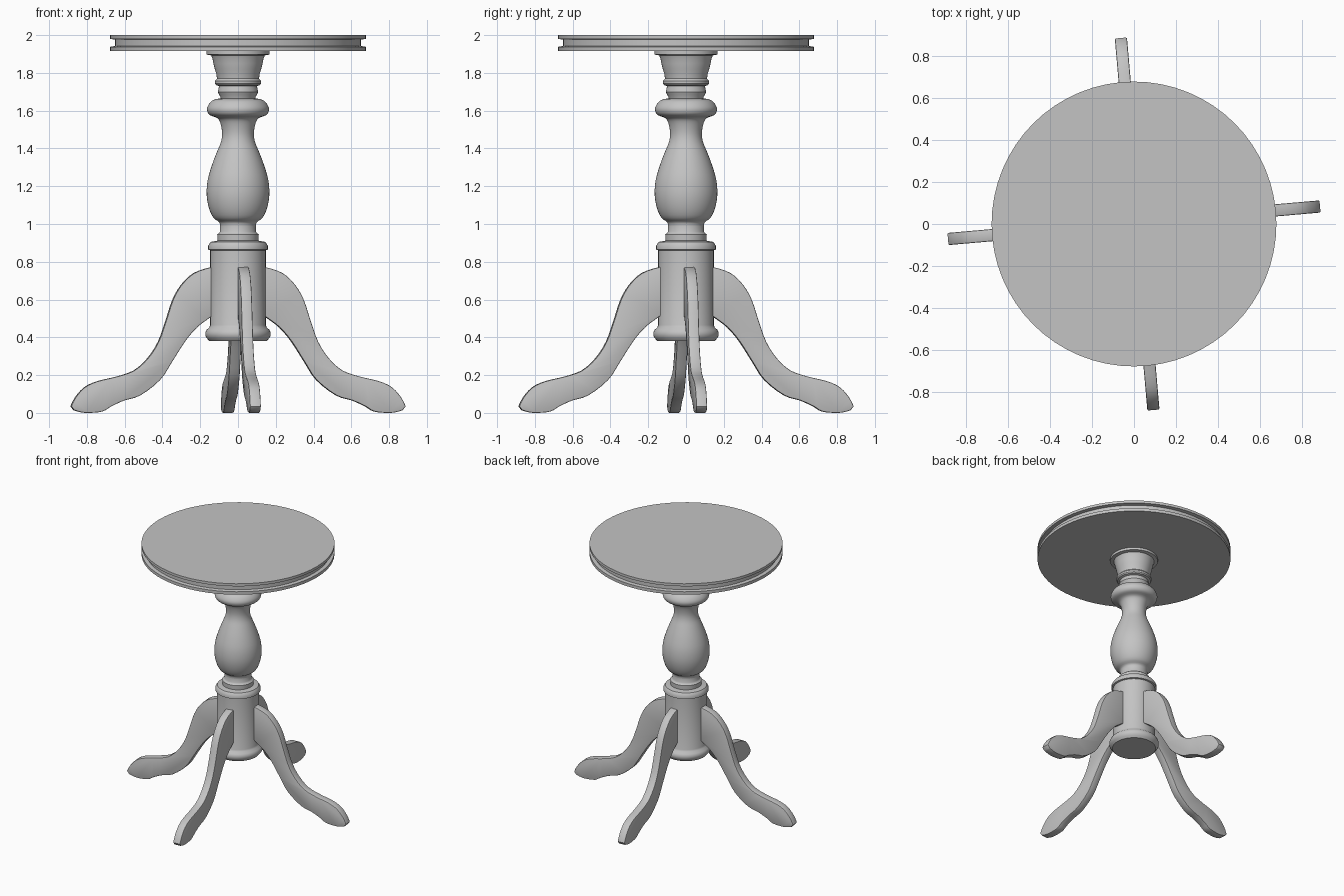
import bpy, bmesh, math
from mathutils import Matrix, Vector

cube = bpy.data.objects.get("Cube")
if cube:
    bpy.data.objects.remove(cube, do_unlink=True)

SEGMENTS = 64
GREY = (0.55, 0.55, 0.55, 1)

paint = bpy.data.materials.new("plain grey")
paint.use_nodes = True
paint.diffuse_color = GREY
paint.node_tree.nodes["Principled BSDF"].inputs["Base Color"].default_value = GREY


def finish(name, bm, angle):
    """Turn a bmesh into a named, painted, smooth-shaded object."""
    bmesh.ops.recalc_face_normals(bm, faces=bm.faces)
    mesh = bpy.data.meshes.new(name)
    bm.to_mesh(mesh)
    bm.free()
    mesh.materials.append(paint)
    obj = bpy.data.objects.new(name, mesh)
    bpy.context.collection.objects.link(obj)
    bpy.ops.object.select_all(action="DESELECT")
    obj.select_set(True)
    bpy.context.view_layer.objects.active = obj
    bpy.ops.object.shade_smooth_by_angle(angle=math.radians(angle))
    return obj


def lathe(name, profile):
    """Turn a (radius, height) profile around z, capped at both ends."""
    bm = bmesh.new()
    rings = []
    for r, z in profile:
        rings.append([bm.verts.new((r * math.cos(a), r * math.sin(a), z))
                      for a in (math.tau * i / SEGMENTS for i in range(SEGMENTS))])
    for low, high in zip(rings, rings[1:]):
        for i in range(SEGMENTS):
            j = (i + 1) % SEGMENTS
            bm.faces.new((low[i], low[j], high[j], high[i]))
    bm.faces.new(rings[0])
    bm.faces.new(rings[-1])
    return finish(name, bm, 35)


def smooth_path(points, steps=3):
    """Catmull-Rom curve through the points."""
    pts = [Vector(p) for p in points]
    pts = [pts[0]] + pts + [pts[-1]]
    out = []
    for a, b, c, d in zip(pts, pts[1:], pts[2:], pts[3:]):
        for s in range(steps):
            t = s / steps
            out.append(0.5 * (2 * b + (c - a) * t + (2 * a - 5 * b + 4 * c - d) * t * t
                              + (3 * b - a - 3 * c + d) * t ** 3))
    return out + [pts[-1]]


# Round top with a groove around its edge
lathe("table_top", [(.678, 1.915), (.678, 1.938), (.652, 1.942), (.652, 1.976),
                    (.678, 1.98), (.678, 2.0)])

# Turned column: collar, bead and ring under the top
lathe("column_collar", [(.09, 1.66), (.093, 1.672), (.1, 1.685), (.107, 1.7), (.1, 1.73),
                        (.116, 1.735), (.122, 1.743), (.122, 1.757), (.116, 1.765),
                        (.111, 1.77), (.115, 1.795), (.123, 1.82), (.13, 1.85),
                        (.135, 1.875), (.142, 1.893), (.167, 1.897), (.167, 1.916)])

# Vase-shaped middle of the column
vase = smooth_path([(.095, .99), (.1, 1.01), (.13, 1.033), (.154, 1.085), (.166, 1.155),
                    (.16, 1.235), (.137, 1.315), (.11, 1.385), (.09, 1.435), (.084, 1.48),
                    (.092, 1.53), (.108, 1.56), (.146, 1.575), (.161, 1.593),
                    (.163, 1.615), (.15, 1.64), (.13, 1.657), (.095, 1.665)])
lathe("column_vase", vase)

# Neck and shoulder ring
lathe("column_neck", [(.108, .9), (.11, .945), (.1, .952), (.095, .96), (.095, 1.0)])
lathe("column_ring", [(.145, .86), (.158, .864), (.158, .885), (.15, .898),
                      (.145, .905), (.108, .912)])

# Plain drum that carries the legs, with a rounded foot moulding
lathe("column_drum", [(.152, .38), (.162, .392), (.172, .405), (.173, .425), (.166, .44),
                      (.152, .453), (.147, .465), (.147, .862)])

# Curved legs: side outline extruded sideways, edges softened
upper = smooth_path([(.1, .775), (.15, .77), (.235, .74), (.3, .68), (.347, .6),
                     (.385, .485), (.425, .375), (.48, .29), (.553, .225), (.643, .193),
                     (.75, .167), (.817, .135), (.865, .082), (.889, .035)])
lower = smooth_path([(.873, .014), (.833, .003), (.79, 0), (.72, .008), (.675, .035),
                     (.605, .066), (.52, .093), (.415, .175), (.352, .27), (.283, .378),
                     (.22, .452), (.15, .505), (.1, .54)])
HALF = .029


def leg(name, turn, shift):
    bm = bmesh.new()
    face = bm.faces.new([bm.verts.new((p.x, -HALF, p.y)) for p in upper + lower])
    made = bmesh.ops.extrude_face_region(bm, geom=[face])["geom"]
    moved = [v for v in made if isinstance(v, bmesh.types.BMVert)]
    bmesh.ops.translate(bm, verts=moved, vec=(0, 2 * HALF, 0))
    rims = [e for e in bm.edges if abs(e.verts[0].co.y - e.verts[1].co.y) < HALF]
    bmesh.ops.bevel(bm, geom=rims, offset=.006, segments=2, profile=.5, affect="EDGES")
    spin = Matrix.Rotation(math.radians(turn + 5), 4, "Z")
    bm.transform(Matrix.Translation(shift) @ spin)
    for v in bm.verts:
        v.co.z = max(v.co.z, 0)
    finish(name, bm, 35)


leg("left_leg", 0, (0, .006, 0))
leg("back_leg", 90, (.015, 0, 0))
leg("right_leg", 180, (0, .006, 0))
leg("front_leg", 270, (.015, 0, 0))
